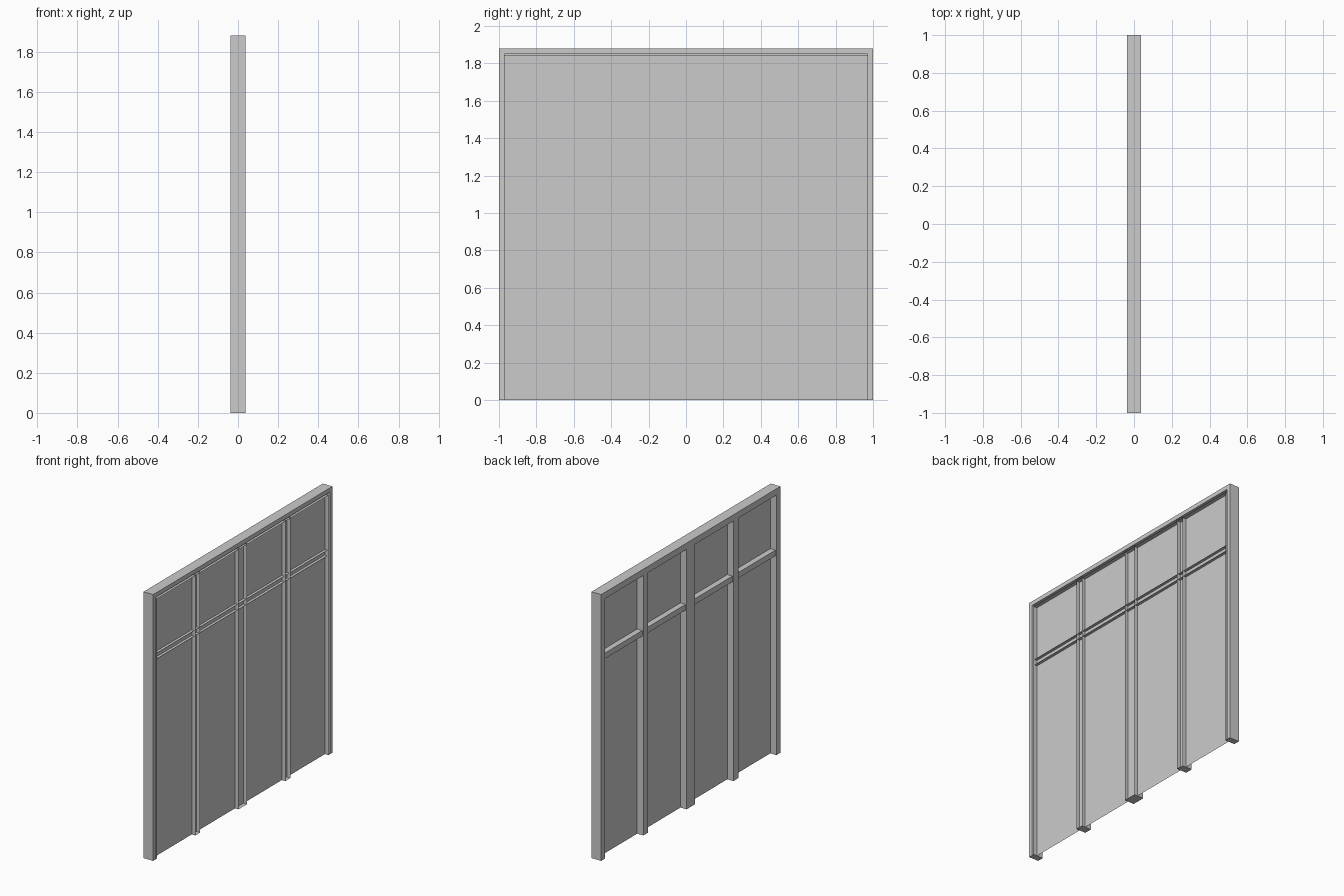
import bpy, bmesh

if "Cube" in bpy.data.objects:
    bpy.data.objects.remove(bpy.data.objects["Cube"])

D = 0.0375        # half depth of frame and posts
PANE_X = 0.01     # plane of the thin panel
TOP = 1.88


def make(name, verts, faces):
    me = bpy.data.meshes.new(name)
    me.from_pydata(verts, [], faces)
    bm = bmesh.new()
    bm.from_mesh(me)
    bmesh.ops.recalc_face_normals(bm, faces=bm.faces)
    bm.to_mesh(me)
    bm.free()
    ob = bpy.data.objects.new(name, me)
    bpy.context.collection.objects.link(ob)
    return ob


def open_box(name, x0, x1, y0, y1, z0, z1):
    """Box whose +x side is left open, so its walls stand as thin fins."""
    v = [(x, y, z) for x in (x0, x1) for y in (y0, y1) for z in (z0, z1)]
    f = [(0, 1, 3, 2), (0, 4, 5, 1), (2, 3, 7, 6), (0, 2, 6, 4), (1, 5, 7, 3)]
    return make(name, v, f)


# Outer frame: open section (inset, x) swept up, across and down
section = [(0.03, PANE_X), (0.03, D), (0, D), (0, -D), (0.045, -D), (0.045, D)]
n = len(section)
verts, faces = [], []
for side, at_top in ((-1, False), (-1, True), (1, True), (1, False)):
    for inset, x in section:
        verts.append((x, side * (1 - inset), TOP - inset if at_top else 0))
for k in range(3):
    for i in range(n - 1):
        a = k * n + i
        faces.append((a, a + 1, a + n + 1, a + n))
# bottom ends of the two jambs
for b in (0, 3 * n):
    faces.append((b + 2, b + 3, b + 4, b + 5))
make("outer_frame", verts, faces)

# Thin panel filling the frame
make("panel", [(PANE_X, -0.97, 0), (PANE_X, 0.97, 0),
               (PANE_X, 0.97, TOP - 0.035), (PANE_X, -0.97, TOP - 0.035)],
     [(0, 1, 2, 3)])

# Vertical posts passing through the panel
for name, y, w in (("left_post", -0.5025, 0.055),
                   ("centre_post", 0, 0.095),
                   ("right_post", 0.5025, 0.055)):
    open_box(name, -D, D, y - w / 2, y + w / 2, 0, TOP - 0.035)

# Horizontal rail
open_box("cross_rail", -0.03, 0.03, -0.965, 0.965, 1.405, 1.445)
